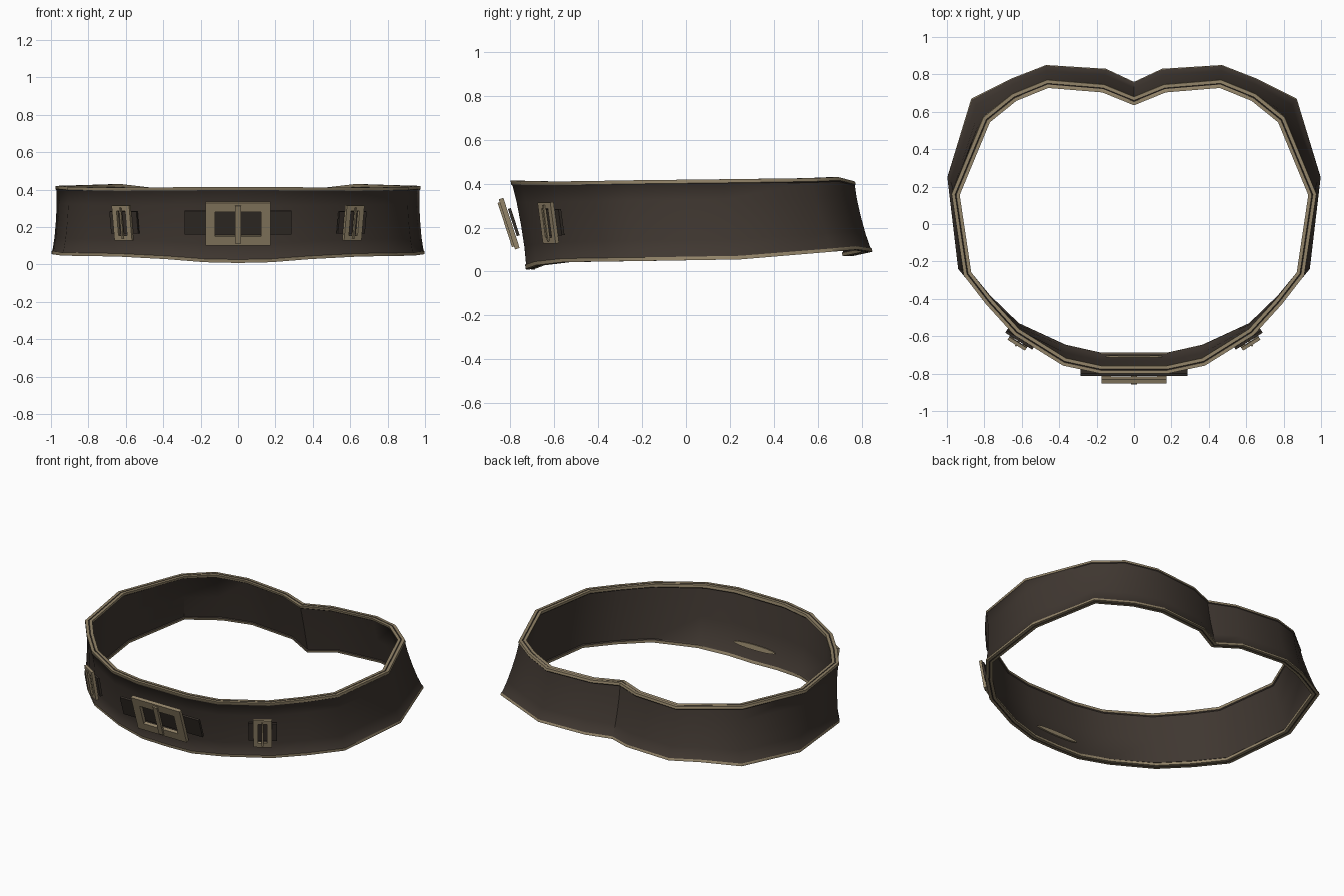
import bpy, bmesh, math
from mathutils import Vector, Matrix

if "Cube" in bpy.data.objects:
    bpy.data.objects.remove(bpy.data.objects["Cube"])


def material(name, rgb):
    m = bpy.data.materials.new(name)
    m.diffuse_color = (*rgb, 1)
    m.use_nodes = True
    m.node_tree.nodes["Principled BSDF"].inputs["Base Color"].default_value = m.diffuse_color
    return m


LEATHER = material("dark leather", (0.050, 0.038, 0.030))
TRIM = material("tan trim", (0.29, 0.23, 0.14))
STRAP = material("darker strap", (0.036, 0.028, 0.022))


def finish(name, bm, mats, angle=40):
    bmesh.ops.recalc_face_normals(bm, faces=bm.faces)
    me = bpy.data.meshes.new(name)
    bm.to_mesh(me)
    bm.free()
    ob = bpy.data.objects.new(name, me)
    bpy.context.collection.objects.link(ob)
    for m in mats:
        me.materials.append(m)
    bpy.ops.object.select_all(action='DESELECT')
    ob.select_set(True)
    bpy.context.view_layer.objects.active = ob
    bpy.ops.object.shade_smooth_by_angle(angle=math.radians(angle))
    return ob


# Belt stations from front centre to back notch: bottom x, y, z, top x, y, z
HALF = [
    (0, -0.73, 0.008, 0, -0.80, 0.415),
    (0.18, -0.73, 0.012, 0.18, -0.80, 0.415),
    (0.38, -0.685, 0.028, 0.38, -0.757, 0.412),
    (0.64, -0.565, 0.042, 0.64, -0.595, 0.41),
    (0.80, -0.41, 0.045, 0.79, -0.43, 0.412),
    (0.94, -0.24, 0.047, 0.91, -0.275, 0.415),
    (0.998, 0.25, 0.055, 0.975, 0.16, 0.42),
    (0.87, 0.67, 0.09, 0.805, 0.57, 0.425),
    (0.65, 0.78, 0.10, 0.65, 0.695, 0.43),
    (0.47, 0.85, 0.09, 0.465, 0.77, 0.41),
    (0.15, 0.83, 0.085, 0.16, 0.745, 0.405),
    (0, 0.76, 0.07, 0, 0.68, 0.405),
]
ring = HALF + [(-a, b, c, -d, e, f) for a, b, c, d, e, f in HALF[-2:0:-1]]

# Cross-section: height fraction, inward offset, colour of the strip that follows
SECTION = [
    (0.0, 0.0, 1), (0.045, 0.0, 0), (0.06, 0.005, 0), (0.25, 0.011, 0),
    (0.5, 0.013, 0), (0.75, 0.011, 0), (0.94, 0.005, 0), (0.955, 0.0, 1),
    (1.0, 0.0, 1), (1.0, 0.018, 0), (0.99, 0.021, 0), (1.0, 0.024, 1),
    (1.0, 0.042, 1), (0.955, 0.042, 0), (0.94, 0.036, 0), (0.5, 0.034, 0),
    (0.06, 0.036, 0), (0.045, 0.042, 1), (0.0, 0.042, 1), (0.0, 0.024, 0),
    (0.01, 0.021, 0), (0.0, 0.018, 1),
]


def inward(i, k):
    """Mitred inward direction at station i of the bottom (k=0) or top (k=3) loop."""
    p = [Vector(ring[(i + d) % len(ring)][k:k + 2]) for d in (-1, 0, 1)]
    a, b = (p[1] - p[0]).normalized(), (p[2] - p[1]).normalized()
    na, nb = Vector((-a.y, a.x)), Vector((-b.y, b.x))
    n = (na + nb).normalized()
    return n / max(n.dot(na), 0.6)


# Belt band with grooved tan edging
bm = bmesh.new()
loops = []
for i, s in enumerate(ring):
    b, t = Vector(s[:3]), Vector(s[3:])
    nb, nt = inward(i, 0), inward(i, 3)
    loops.append([bm.verts.new(b.lerp(t, h) + nb.lerp(nt, h).to_3d() * o)
                  for h, o, _ in SECTION])
for i, a in enumerate(loops):
    b = loops[(i + 1) % len(loops)]
    for j, (_, _, colour) in enumerate(SECTION):
        k = (j + 1) % len(SECTION)
        bm.faces.new((a[j], b[j], b[k], a[k])).material_index = colour
finish("belt_band", bm, [LEATHER, TRIM])


def add_box(bm, centre, size):
    mat = Matrix.Translation(centre) @ Matrix.Diagonal((*size, 1))
    bmesh.ops.create_cube(bm, size=1, matrix=mat)


def buckle(name, loc, tilt, turn, w, h, border, depth, strap_w, strap_h, strap_y):
    """Rectangular frame with centre prong, over a dark strap; faces -y before turning."""
    place = (Matrix.Translation(loc) @ Matrix.Rotation(turn, 4, 'Z')
             @ Matrix.Rotation(tilt, 4, 'X'))
    # Frame: four-sided ring
    bm = bmesh.new()
    corners = [(-1, -1), (1, -1), (1, 1), (-1, 1)]
    cols = []
    for cx, cz in corners:
        cols.append([bm.verts.new((cx * (w / 2 - o), y, cz * (h / 2 - o)))
                     for o, y in ((0, -depth / 2), (border, -depth / 2),
                                  (border, depth / 2), (0, depth / 2))])
    for i in range(4):
        a, b = cols[i], cols[(i + 1) % 4]
        for j in range(4):
            k = (j + 1) % 4
            bm.faces.new((a[j], b[j], b[k], a[k]))
    bm.transform(place)
    finish(name + "_frame", bm, [TRIM], 20)
    # Prong
    bm = bmesh.new()
    add_box(bm, (0, -depth * 0.6, 0), (w * 0.09, depth * 0.7, h * 0.88))
    bm.transform(place)
    finish(name + "_prong", bm, [TRIM], 20)
    # Strap behind the frame
    bm = bmesh.new()
    add_box(bm, (0, strap_y, 0), (strap_w, 0.014, strap_h))
    bm.transform(place)
    finish(name + "_strap", bm, [STRAP], 20)


# Main buckle at the front and two small side buckles
buckle("main_buckle", (0, -0.806, 0.218), math.radians(18), 0,
       0.35, 0.24, 0.052, 0.022, 0.57, 0.13, 0.022)
for side, label in ((1, "right"), (-1, "left")):
    buckle(label + "_buckle", (side * 0.617, -0.628, 0.222), math.radians(9),
           side * math.radians(32), 0.11, 0.19, 0.028, 0.018, 0.17, 0.12, 0.018)

# Buckle backing sliver on the inside of the belt
bm = bmesh.new()
bmesh.ops.create_cone(bm, cap_ends=True, segments=20, radius1=1, radius2=1, depth=1,
                      matrix=Matrix.Translation((0, -0.711, 0.105))
                      @ Matrix.Rotation(math.radians(10), 4, 'X')
                      @ Matrix.Diagonal((0.15, 0.018, 0.016, 1))
                      @ Matrix.Rotation(math.pi / 2, 4, 'X'))
finish("inner_backing", bm, [TRIM])
